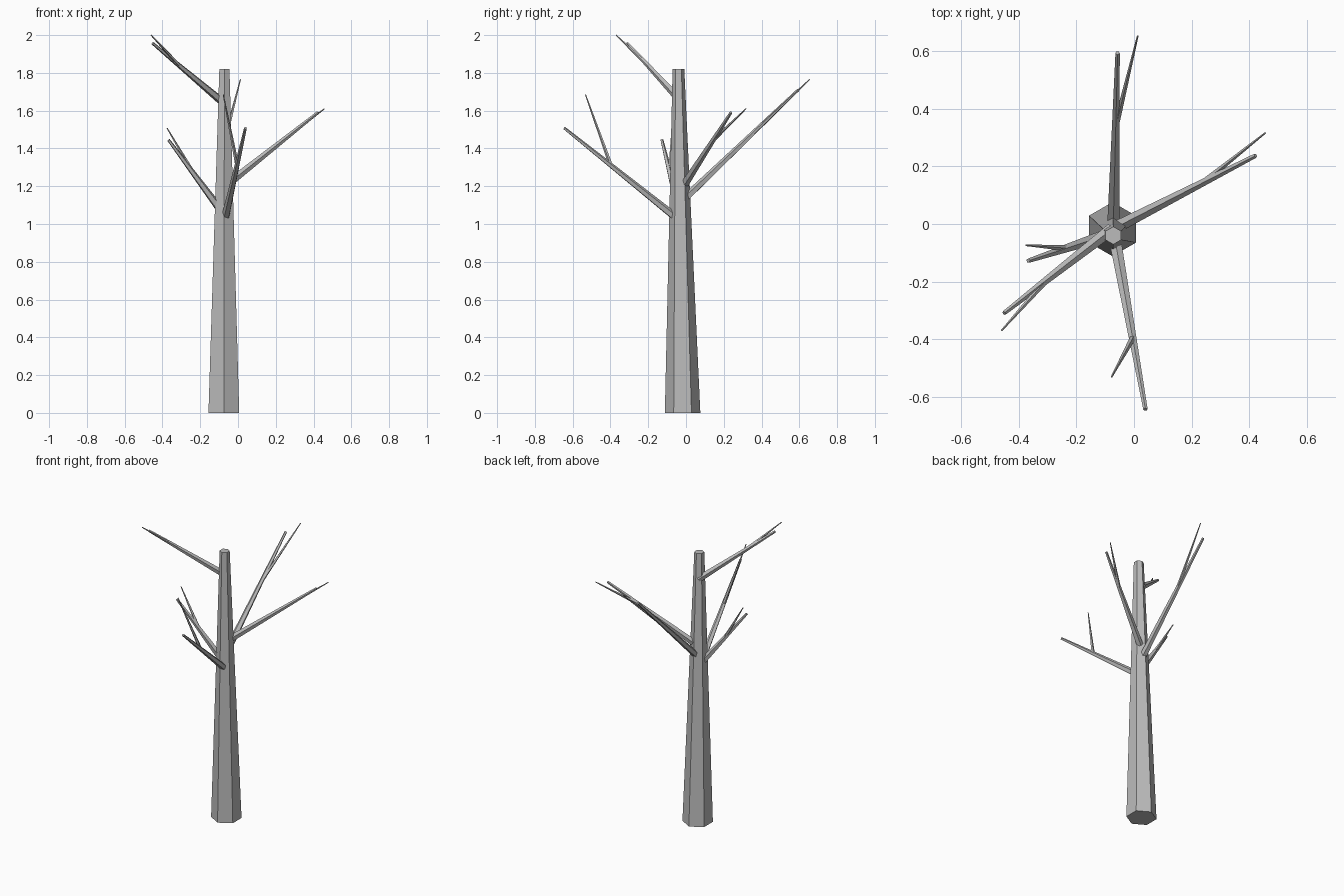
import bpy
import bmesh
from mathutils import Matrix, Vector

if "Cube" in bpy.data.objects:
    bpy.data.objects.remove(bpy.data.objects["Cube"], do_unlink=True)

# Single bark colour
bark = bpy.data.materials.new("grey_bark")
bark.use_nodes = True
GREY = (0.5, 0.5, 0.5, 1)
bark.diffuse_color = GREY
bark.node_tree.nodes["Principled BSDF"].inputs["Base Color"].default_value = GREY


def add_object(name, bm):
    mesh = bpy.data.meshes.new(name)
    bm.to_mesh(mesh)
    bm.free()
    mesh.materials.append(bark)
    obj = bpy.data.objects.new(name, mesh)
    bpy.context.collection.objects.link(obj)
    return obj


def limb(name, start, end, r_start, r_end, sides=5):
    """Tapered flat-sided limb between two points, one edge facing up."""
    start, end = Vector(start), Vector(end)
    axis = end - start
    bm = bmesh.new()
    bmesh.ops.create_cone(
        bm, cap_ends=True, segments=sides, radius1=r_start, radius2=r_end,
        depth=axis.length,
        matrix=Matrix.Translation((start + end) / 2)
        @ axis.to_track_quat('Z', 'Y').to_matrix().to_4x4())
    return add_object(name, bm)


# Trunk: hexagonal taper, sheared slightly so both ends stay level
HEIGHT = 1.82
bm = bmesh.new()
bmesh.ops.create_cone(bm, cap_ends=True, segments=6, radius1=0.094,
                      radius2=0.031, depth=HEIGHT)
base, top = Vector((-0.075, -0.018, 0)), Vector((-0.072, -0.04, HEIGHT))
for v in bm.verts:
    v.co = Vector((v.co.x, v.co.y, 0)) + (top if v.co.z > 0 else base)
add_object("trunk", bm)

# Branches: root, tip, twig position along the branch, twig tip
branches = {
    "upper_right": ((-0.08, -0.02, 1.645), (-0.452, -0.31, 1.957), 0.6, (-0.46, -0.37, 2.0)),
    "left": ((-0.05, -0.005, 1.215), (0.423, 0.238, 1.59), 0.61, (0.457, 0.317, 1.61)),
    "front": ((-0.066, -0.055, 1.035), (0.04, -0.645, 1.508), 0.58, (-0.078, -0.532, 1.685)),
    "back": ((-0.072, 0.0, 1.14), (-0.057, 0.595, 1.71), 0.57, (0.013, 0.654, 1.765)),
    "lower_right": ((-0.1, -0.04, 1.085), (-0.368, -0.128, 1.445), 0.5, (-0.376, -0.074, 1.508)),
}
for name, (root, tip, t, twig_tip) in branches.items():
    limb(name + "_branch", root, tip, 0.022, 0.008)
    limb(name + "_twig", Vector(root).lerp(Vector(tip), t), twig_tip, 0.011, 0.003)
